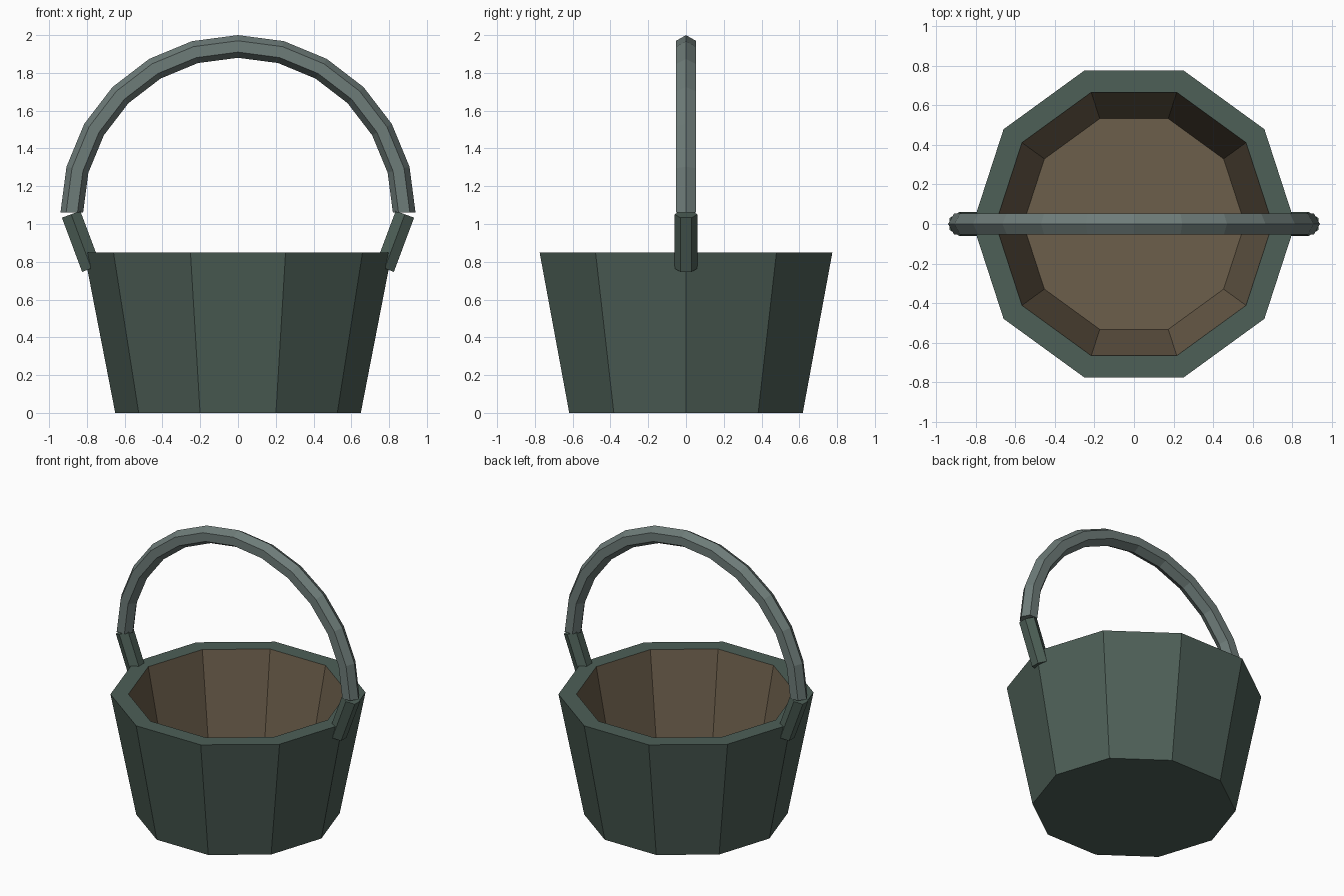
import bpy, bmesh, math
from mathutils import Matrix, Vector

if "Cube" in bpy.data.objects:
    bpy.data.objects.remove(bpy.data.objects["Cube"])


def material(name, rgb):
    m = bpy.data.materials.new(name)
    m.diffuse_color = (*rgb, 1)
    m.use_nodes = True
    m.node_tree.nodes["Principled BSDF"].inputs["Base Color"].default_value = m.diffuse_color
    return m


GREEN = material("dark_green", (0.075, 0.115, 0.095))
BROWN = material("inner_wood", (0.15, 0.112, 0.07))
GREY = material("handle_grey", (0.155, 0.2, 0.19))


def skin_rings(name, rings, mats, band_mats=None):
    """Join a list of vertex rings into a capped tube."""
    bm = bmesh.new()
    loops = [[bm.verts.new(p) for p in r] for r in rings]
    n = len(loops[0])
    for k, (a, b) in enumerate(zip(loops, loops[1:])):
        for i in range(n):
            j = (i + 1) % n
            f = bm.faces.new((a[i], a[j], b[j], b[i]))
            f.material_index = band_mats[k] if band_mats else 0
    bm.faces.new(loops[0][::-1])
    bm.faces.new(loops[-1]).material_index = band_mats[-1] if band_mats else 0
    bmesh.ops.recalc_face_normals(bm, faces=bm.faces)
    me = bpy.data.meshes.new(name)
    bm.to_mesh(me)
    bm.free()
    for m in mats:
        me.materials.append(m)
    ob = bpy.data.objects.new(name, me)
    bpy.context.collection.objects.link(ob)
    return ob


def polygon(n, r, z=0.0, start=0.0):
    return [Vector((r * math.cos(start + math.tau * i / n),
                    r * math.sin(start + math.tau * i / n), z)) for i in range(n)]


# Bucket: ten-sided outer wall, flat rim, inner wall and floor
profile = [(0.65, 0), (0.815, 0.85), (0.70, 0.85), (0.56, 0.13)]
skin_rings("bucket", [polygon(10, r, z) for r, z in profile],
           [GREEN, BROWN], [0, 0, 1, 1])

# Handle: hexagonal section swept along a half circle
section = polygon(6, 0.06)
rings = []
for k in range(13):
    a = math.pi * k / 12
    rings.append([Vector(((0.88 + p.x) * math.cos(a), p.y,
                          1.06 + (0.88 + p.x) * math.sin(a))) for p in section])
skin_rings("handle", rings, [GREY])

# Lugs: tilted hexagonal pegs joining the handle to the rim
for side, label in ((1, "right"), (-1, "left")):
    tilt = Matrix.Translation((side * 0.83, 0, 0.908)) @ \
        Matrix.Rotation(side * math.radians(20.5), 4, 'Y')
    skin_rings(label + "_lug",
               [[tilt @ p for p in polygon(6, 0.06, z, math.pi / 2)]
                for z in (-0.153, 0.153)], [GREEN])
